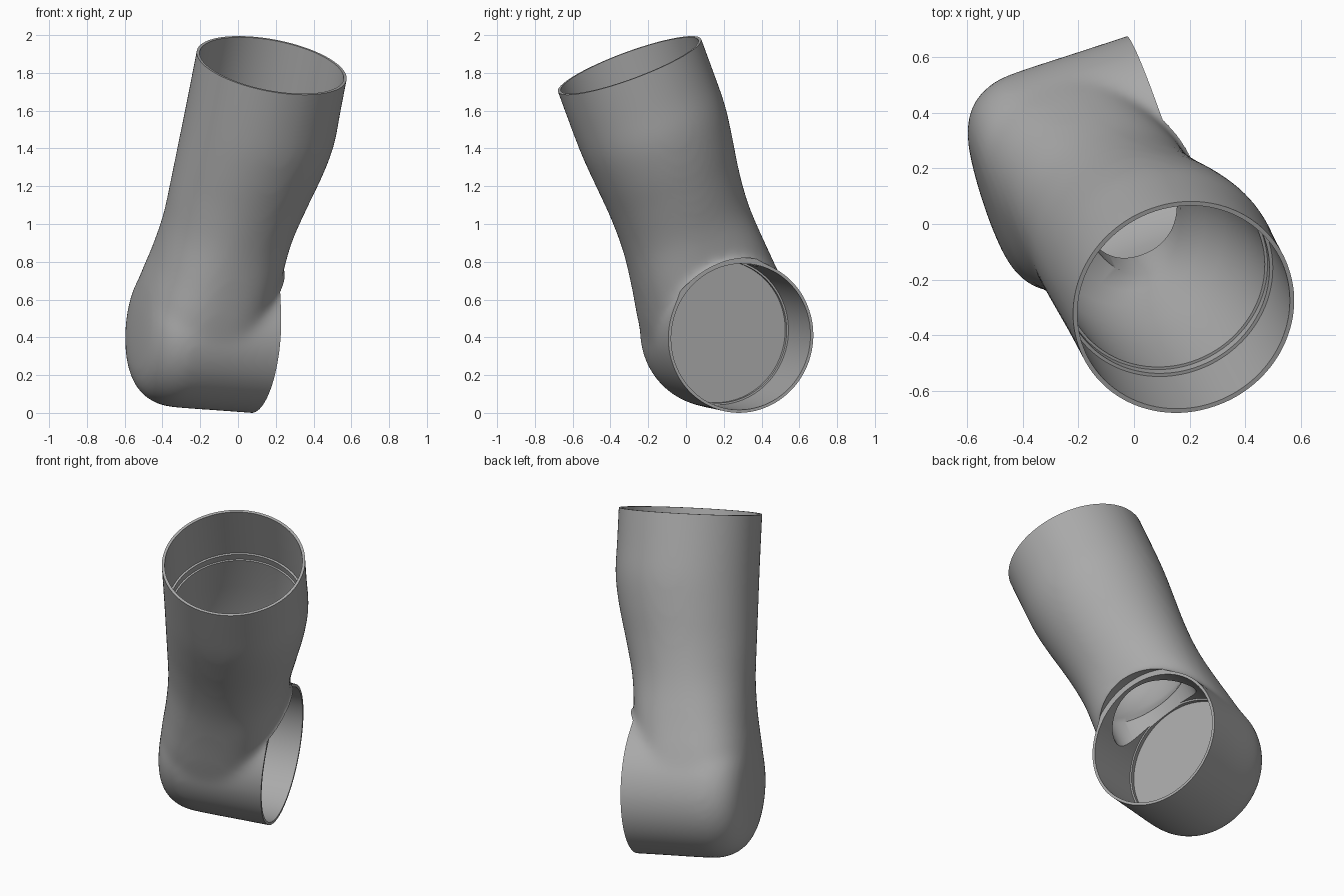
import bpy, bmesh, math
from mathutils import Matrix, Vector

if "Cube" in bpy.data.objects:
    bpy.data.objects.remove(bpy.data.objects["Cube"])

grey = bpy.data.materials.new("satin_grey")
grey.use_nodes = True
colour = (0.4, 0.4, 0.4, 1)
grey.diffuse_color = colour
grey.node_tree.nodes["Principled BSDF"].inputs["Base Color"].default_value = colour

# Frame of the link: long tube along local z, short tube along local x
up = Vector((0.18, -0.34, 0.923)).normalized()
side = Vector((0.945, 0.31, -0.07))
side = (side - up * side.dot(up)).normalized()
back = up.cross(side)
FRAME = Matrix((side, back, up)).transposed().to_4x4()
FRAME.translation = Vector((-0.099, 0.225, 0.418))
TOP, MOUTH = 1.54, 0.21


def loft(name, rings):
    """Skin closed rings of points and cap both ends."""
    bm = bmesh.new()
    rows = [[bm.verts.new(p) for p in ring] for ring in rings]
    n = len(rows[0])
    for a, b in zip(rows, rows[1:]):
        for i in range(n):
            j = (i + 1) % n
            bm.faces.new((a[i], a[j], b[j], b[i]))
    bm.faces.new(rows[0][::-1])
    bm.faces.new(rows[-1])
    bmesh.ops.recalc_face_normals(bm, faces=bm.faces)
    mesh = bpy.data.meshes.new(name)
    bm.to_mesh(mesh)
    bm.free()
    ob = bpy.data.objects.new(name, mesh)
    bpy.context.collection.objects.link(ob)
    return ob


def oval(z, cx, rx, ry, power, n=96):
    """Superellipse ring at height z."""
    ring = []
    for i in range(n):
        c, s = math.cos(math.tau * i / n), math.sin(math.tau * i / n)
        ring.append((cx + rx * math.copysign(abs(c) ** (2 / power), c),
                     ry * math.copysign(abs(s) ** (2 / power), s), z))
    return ring


def spline(rows, steps=5):
    """Smooth the rows with a Catmull-Rom curve."""
    out = []
    for k in range(len(rows) - 1):
        quad = [rows[max(0, min(len(rows) - 1, k + d))] for d in (-1, 0, 1, 2)]
        for s in range(steps):
            t = s / steps
            out.append([b + t * (c - a) / 2 + t * t * (a - 2.5 * b + 2 * c - d / 2)
                        + t ** 3 * (1.5 * (b - c) + (d - a) / 2)
                        for a, b, c, d in zip(*quad)])
    return out + [rows[-1]]


def turned(name, profile, n=96):
    """Turn (x, radius) points about local x."""
    return loft(name, [[(x, r * math.cos(math.tau * i / n), r * math.sin(math.tau * i / n))
                        for i in range(n)] for x, r in profile])


def apply(ob, kind, **settings):
    bpy.context.view_layer.objects.active = ob
    mod = ob.modifiers.new(kind, kind)
    for key, value in settings.items():
        setattr(mod, key, value)
    bpy.ops.object.modifier_apply(modifier=mod.name)


def combine(ob, other, operation):
    apply(ob, 'BOOLEAN', operation=operation, solver='EXACT', object=other)
    bpy.data.objects.remove(other)


# Outer skin: necked long tube joined to a short tube with a rounded end
neck = [(0, -.13, .33, .4, 3), (.2, -.12, .335, .385, 2.7), (.4, -.09, .338, .365, 2.4),
        (.6, -.068, .345, .353, 2.1), (.8, -.042, .37, .362, 2), (1, -.015, .394, .385, 2),
        (1.17, 0, .406, .402, 2), (1.35, 0, .405, .405, 2), (1.64, 0, .405, .405, 2)]
body = loft("arm_link", [oval(*row) for row in spline(neck)])
rounded = [(-.464, .02), (-.458, .16), (-.437, .27), (-.385, .35), (-.305, .394),
           (-.22, .405), (.05, .405), (.32, .405)]
combine(body, turned("short_tube", spline(rounded)), 'UNION')
apply(body, 'REMESH', mode='VOXEL', voxel_size=0.018)
apply(body, 'SMOOTH', factor=0.5, iterations=30)

# Trim both mouths flat
combine(body, turned("mouth_trim", [(MOUTH, .42), (.7, .42)]), 'DIFFERENCE')
combine(body, loft("top_trim", [oval(z, 0, .6, .6, 2) for z in (TOP, 2)]), 'DIFFERENCE')

# Bore of the long tube, with a stepped seat and a narrow cable passage
bore = [(TOP + .1, 0, .388, .388), (1.2, 0, .388, .388), (1.2, 0, .376, .376),
        (1.16, 0, .376, .376), (1.16, 0, .366, .366), (.95, -.02, .36, .355),
        (.75, -.045, .335, .333), (.62, -.05, .29, .31), (.54, -.03, .235, .295),
        (.46, 0, .18, .275), (.1, 0, .18, .275)]
combine(body, loft("long_bore", [oval(*row, 2) for row in bore]), 'DIFFERENCE')

# Bore of the short tube, stepped just before its flat floor
combine(body, turned("short_bore", [(.35, .388), (-.165, .388), (-.165, .378), (-.19, .378)]),
        'DIFFERENCE')

body.data.transform(FRAME)
body.data.materials.clear()
body.data.materials.append(grey)
for face in body.data.polygons:
    face.material_index = 0
bpy.ops.object.select_all(action='DESELECT')
body.select_set(True)
bpy.context.view_layer.objects.active = body
bpy.ops.object.shade_smooth_by_angle(angle=math.radians(35))
